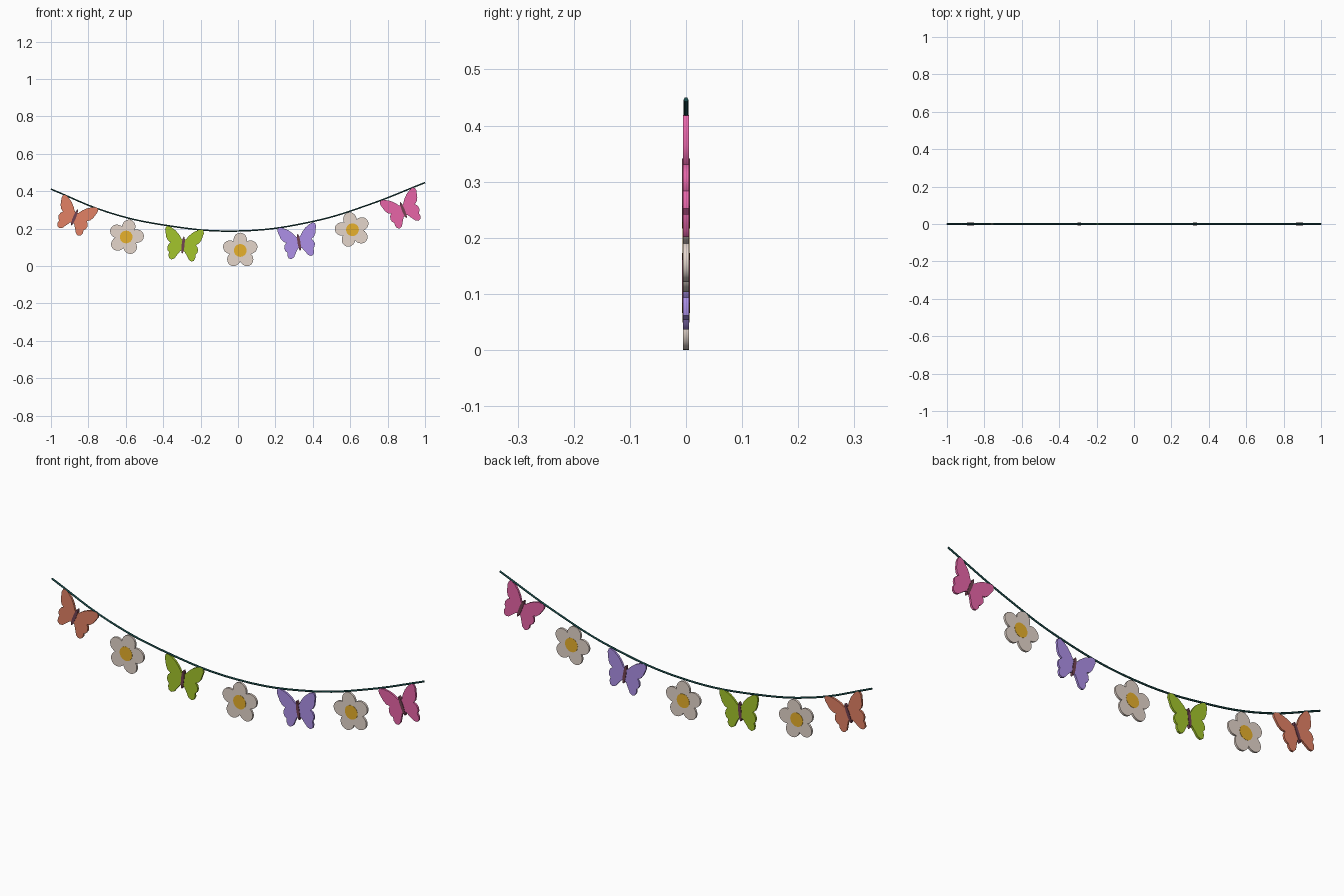
import bpy, bmesh, math
from mathutils import Matrix

if "Cube" in bpy.data.objects:
    bpy.data.objects.remove(bpy.data.objects["Cube"])


def material(name, rgb):
    m = bpy.data.materials.new(name)
    m.diffuse_color = (*rgb, 1)
    m.use_nodes = True
    m.node_tree.nodes["Principled BSDF"].inputs["Base Color"].default_value = m.diffuse_color
    return m


TEAL = material("dark teal", (0.010, 0.070, 0.068))
CREAM = material("warm white", (0.78, 0.67, 0.60))
GOLD = material("gold", (0.80, 0.44, 0.025))
CORAL = material("coral", (0.76, 0.22, 0.13))
LIME = material("lime green", (0.37, 0.56, 0.025))
LILAC = material("lilac", (0.42, 0.28, 0.80))
PINK = material("pink", (0.80, 0.13, 0.39))
PLUM = material("dark plum brown", (0.17, 0.055, 0.085))


def plate(name, outlines, depth, mat, x, z, tilt):
    """Extrude outlines drawn in x/z, lean them by tilt degrees and hang at x, z."""
    bm = bmesh.new()
    for pts in outlines:
        face = bm.faces.new([bm.verts.new((px, -depth / 2, pz)) for px, pz in pts])
        new = bmesh.ops.extrude_face_region(bm, geom=[face], use_keep_orig=True)["geom"]
        verts = [g for g in new if isinstance(g, bmesh.types.BMVert)]
        bmesh.ops.translate(bm, verts=verts, vec=(0, depth, 0))
    bmesh.ops.recalc_face_normals(bm, faces=bm.faces)
    bm.transform(Matrix.Translation((x, 0, z)) @ Matrix.Rotation(math.radians(tilt), 4, 'Y'))
    me = bpy.data.meshes.new(name)
    bm.to_mesh(me)
    bm.free()
    me.materials.append(mat)
    ob = bpy.data.objects.new(name, me)
    bpy.context.collection.objects.link(ob)
    bpy.ops.object.select_all(action='DESELECT')
    ob.select_set(True)
    bpy.context.view_layer.objects.active = ob
    bpy.ops.object.shade_smooth_by_angle(angle=math.radians(35))
    return ob


def ellipse(rx, rz, n, dist=0.0, turn=0.0):
    """Ellipse outline pushed up by dist, then turned about the origin."""
    c, s = math.cos(turn), math.sin(turn)
    out = []
    for i in range(n):
        a = 2 * math.pi * i / n
        px, pz = rx * math.cos(a), rz * math.sin(a) + dist
        out.append((px * c + pz * s, pz * c - px * s))
    return out


# String: sagging cord through the hanging points
path = [(-1, .411), (-.7, .289), (-.39, .218), (0, .187), (.4, .238), (.7, .328), (1, .446)]
cu = bpy.data.curves.new("string", 'CURVE')
cu.dimensions = '3D'
cu.bevel_depth = 0.0045
cu.bevel_resolution = 1
cu.resolution_u = 6
cu.use_fill_caps = True
sp = cu.splines.new('BEZIER')
sp.bezier_points.add(len(path) - 1)
for p, (x, z) in zip(sp.bezier_points, path):
    p.co = (x, 0, z)
    p.handle_left_type = p.handle_right_type = 'AUTO'
cu.materials.append(TEAL)
cord = bpy.data.objects.new("string", cu)
bpy.context.collection.objects.link(cord)
bpy.context.view_layer.objects.active = cord
cord.select_set(True)
bpy.ops.object.convert(target='MESH')

# Flowers: five petals, a hub joining them, and a round centre
for i, (x, z, tilt) in enumerate([(-.598, .155, 14), (.012, .083, 0), (.612, .194, -14)], 1):
    petals = [ellipse(.036, .039, 20, .056, k * math.tau / 5) for k in range(5)]
    plate(f"flower_{i}_petals", petals, .010, CREAM, x, z, tilt)
    plate(f"flower_{i}_hub", [ellipse(.046, .046, 20)], .009, CREAM, x, z, tilt)
    plate(f"flower_{i}_centre", [ellipse(.034, .034, 24)], .012, GOLD, x, z, tilt)

# Butterflies: right wing outline, mirrored, with a slim body
wing = [(.0, .018), (.012, .026), (.026, .046), (.046, .066), (.072, .082), (.091, .087),
        (.101, .082), (.104, .066), (.099, .048), (.094, .028), (.083, .010), (.068, .001),
        (.078, -.010), (.083, -.026), (.079, -.042), (.070, -.051), (.073, -.067),
        (.067, -.083), (.054, -.089), (.039, -.082), (.025, -.060), (.012, -.040), (.0, -.034)]
outline = wing + [(-px, pz) for px, pz in reversed(wing[1:-1])]
spots = [(-.872, .265, 22, CORAL), (-.293, .118, 6, LIME),
         (.325, .133, -9, LILAC), (.882, .304, -22, PINK)]
for i, (x, z, tilt, wings) in enumerate(spots, 1):
    plate(f"butterfly_{i}_wings", [outline], .010, wings, x, z, tilt)
    plate(f"butterfly_{i}_body", [ellipse(.008, .046, 16, -.006)], .014, PLUM, x, z, tilt)
